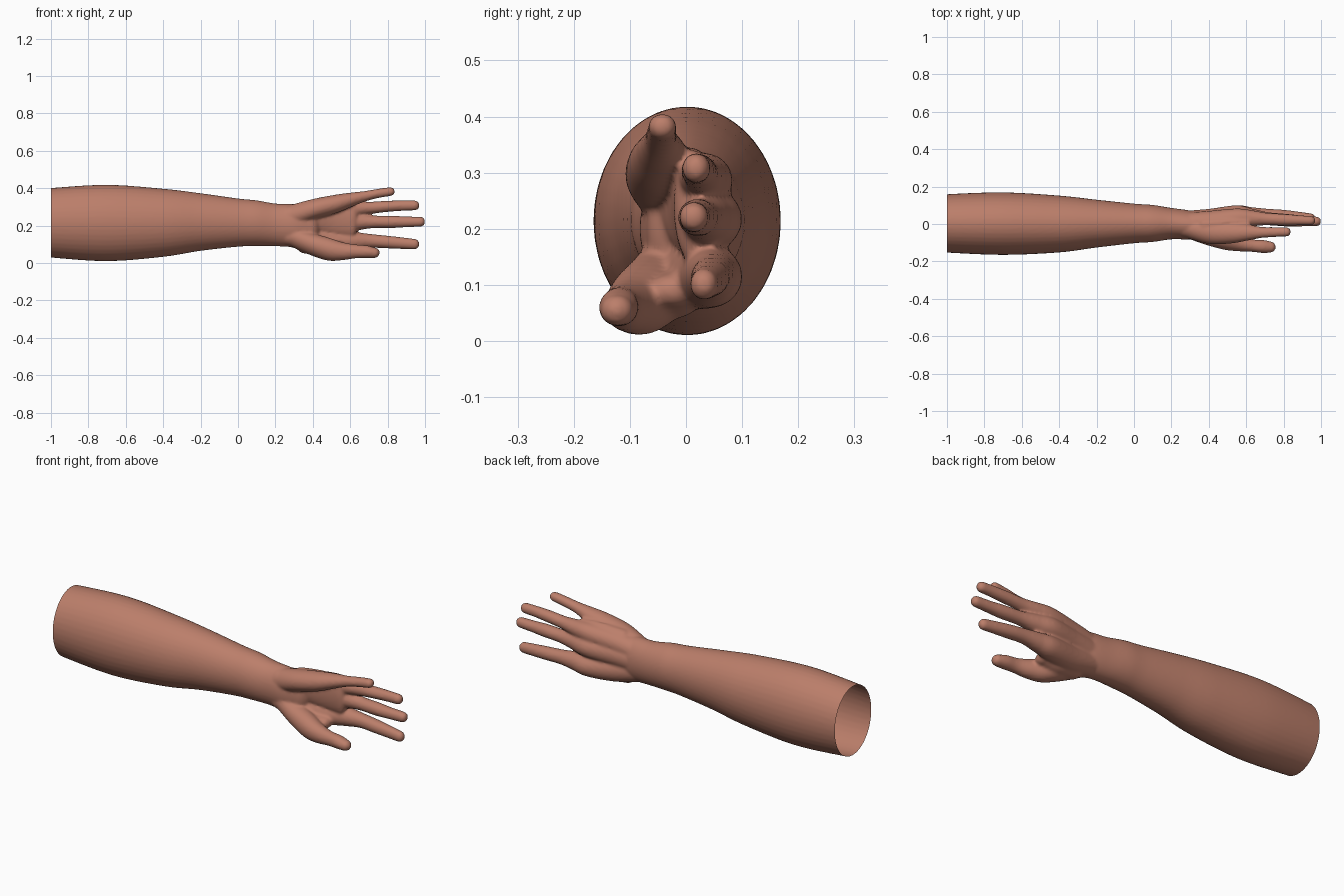
import bpy, bmesh, math
from mathutils import Vector

cube = bpy.data.objects.get("Cube")
if cube:
    bpy.data.objects.remove(cube)

SIDES = 40
STEPS = 12


def spline(a, b, c, d, t):
    """Smooth curve from b to c, guided by neighbours a and d."""
    return b + 0.5 * t * (c - a + t * (2 * a - 5 * b + 4 * c - d + t * (3 * (b - c) + d - a)))


def limb(bm, sections, round_start=True):
    """Loft ellipses (x, y, z, y radius, z radius) along x, with round ends."""
    s = [Vector(p) for p in sections]
    rows = []
    for i in range(len(s) - 1):
        a, d = s[max(i - 1, 0)], s[min(i + 2, len(s) - 1)]
        rows += [spline(a, s[i], s[i + 1], d, k / STEPS) for k in range(STEPS)]
    rows.append(s[-1])
    caps = [math.radians(k) for k in range(15, 90, 15)]

    def cap(row, sign):
        out = []
        for a in caps:
            r = row.copy()
            r[0] += sign * min(row[3], row[4]) * math.sin(a)
            r[3] *= math.cos(a)
            r[4] *= math.cos(a)
            out.append(r)
        return out

    start = cap(rows[0], -1)[::-1] if round_start else []
    rows = start + rows + cap(rows[-1], 1)
    rings = []
    for x, y, z, ry, rz in rows:
        angles = [math.tau * k / SIDES for k in range(SIDES)]
        rings.append([bm.verts.new((x, y + ry * math.cos(a), z + rz * math.sin(a))) for a in angles])
    for r0, r1 in zip(rings, rings[1:]):
        for k in range(SIDES):
            j = (k + 1) % SIDES
            bm.faces.new((r0[k], r0[j], r1[j], r1[k]))
    bm.faces.new(rings[0][::-1])
    bm.faces.new(rings[-1])


bm = bmesh.new()

# Forearm and wrist
limb(bm, [(-1.06, 0, .215, .148, .178), (-1, .003, .215, .156, .186),
          (-.7, .002, .214, .167, .204), (-.4, 0, .215, .152, .182),
          (-.2, .002, .219, .128, .154), (0, .003, .216, .106, .129),
          (.1, .003, .213, .099, .122), (.2, .002, .204, .084, .114),
          (.3, -.005, .2, .077, .115), (.38, -.01, .2, .06, .11)], False)

# Index finger with its palm bone
limb(bm, [(.26, 0, .15, .06, .06), (.4, .015, .125, .062, .065),
          (.55, .042, .115, .058, .056), (.63, .044, .118, .046, .047),
          (.71, .046, .118, .036, .037), (.8, .042, .112, .034, .034),
          (.88, .037, .106, .029, .031), (.945, .032, .101, .025, .028)])

# Middle finger with its palm bone
limb(bm, [(.26, 0, .2, .07, .07), (.4, .018, .21, .063, .065),
          (.55, .042, .217, .058, .055), (.64, .035, .22, .045, .045),
          (.72, .028, .22, .035, .034), (.82, .02, .22, .034, .033),
          (.9, .016, .22, .029, .029), (.975, .014, .221, .026, .027)])

# Ring finger with its palm bone
limb(bm, [(.26, 0, .24, .06, .06), (.4, .01, .265, .06, .058),
          (.55, .03, .285, .053, .05), (.64, .03, .291, .042, .04),
          (.71, .027, .296, .033, .032), (.8, .023, .303, .031, .03),
          (.88, .02, .307, .027, .028), (.945, .018, .308, .025, .027)])

# Little finger with the outer heel of the palm
limb(bm, [(.28, -.02, .25, .055, .06), (.4, -.044, .287, .062, .055),
          (.52, -.048, .315, .056, .05), (.61, -.045, .339, .043, .038),
          (.68, -.045, .357, .03, .028), (.75, -.043, .372, .027, .025),
          (.815, -.042, .382, .025, .024)])

# Web across the back of the hand
limb(bm, [(.38, -.005, .25, .055, .085), (.5, .01, .245, .04, .1),
          (.61, .012, .24, .033, .1)])

# Thumb with the muscle at its base
limb(bm, [(.28, -.02, .145, .055, .055), (.38, -.045, .105, .065, .06),
          (.48, -.075, .075, .062, .062), (.56, -.1, .063, .046, .048),
          (.63, -.115, .062, .034, .037), (.69, -.12, .06, .035, .034),
          (.73, -.123, .055, .03, .028)])

# Skin between thumb and index finger
limb(bm, [(.36, -.02, .1, .05, .05), (.46, -.025, .085, .055, .045),
          (.54, -.02, .09, .045, .03)])

mesh = bpy.data.meshes.new("arm_and_hand")
bmesh.ops.recalc_face_normals(bm, faces=bm.faces)
bm.to_mesh(mesh)
bm.free()
arm = bpy.data.objects.new("arm_and_hand", mesh)
bpy.context.collection.objects.link(arm)

# Fuse the parts into one soft skin
fuse = arm.modifiers.new("fuse", 'REMESH')
fuse.mode = 'VOXEL'
fuse.voxel_size = 0.007
soft = arm.modifiers.new("soften", 'SMOOTH')
soft.factor = 0.5
soft.iterations = 7
bpy.context.view_layer.objects.active = arm
arm.select_set(True)
for name in ("fuse", "soften"):
    bpy.ops.object.modifier_apply(modifier=name)

# Cut the forearm open at the elbow end
bm = bmesh.new()
bm.from_mesh(arm.data)
bmesh.ops.bisect_plane(bm, geom=bm.verts[:] + bm.edges[:] + bm.faces[:],
                       plane_co=(-1, 0, 0), plane_no=(1, 0, 0), clear_inner=True)
bm.to_mesh(arm.data)
bm.free()
bpy.ops.object.shade_smooth()

# Skin colour
skin = bpy.data.materials.new("skin")
skin.use_nodes = True
colour = (.50, .21, .145, 1)
skin.diffuse_color = colour
skin.node_tree.nodes["Principled BSDF"].inputs["Base Color"].default_value = colour
arm.data.materials.clear()
arm.data.materials.append(skin)
